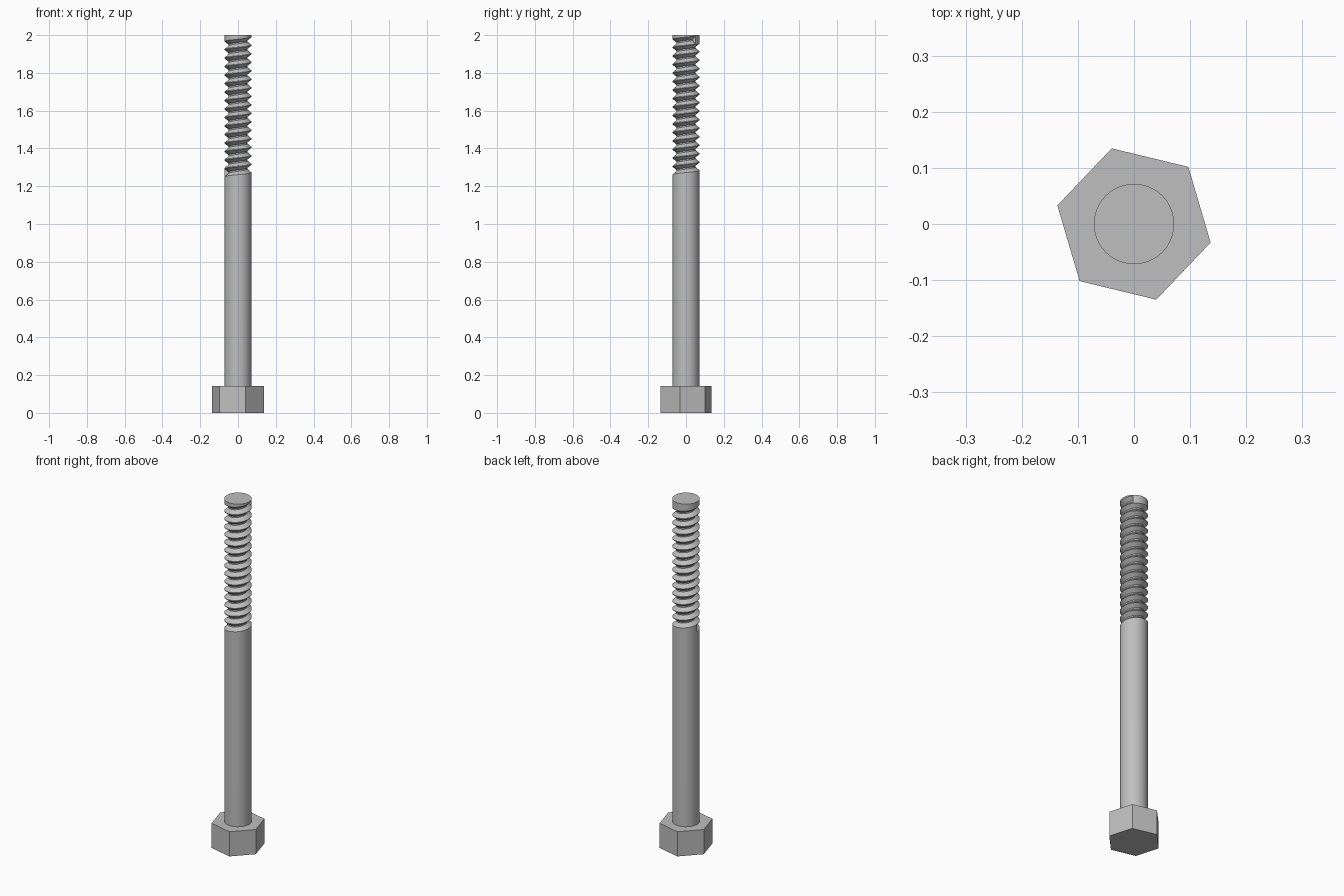
import bpy, bmesh, math

if "Cube" in bpy.data.objects:
    bpy.data.objects.remove(bpy.data.objects["Cube"])

steel = bpy.data.materials.new("steel grey")
steel.diffuse_color = (0.52, 0.52, 0.52, 1)
steel.use_nodes = True
steel.node_tree.nodes["Principled BSDF"].inputs["Base Color"].default_value = steel.diffuse_color

R, ROOT = 0.0715, 0.05        # shank radius, thread root radius
PITCH, SEG, STEPS = 0.045, 48, 750
Z0, HEAD, TOP = 1.25, 0.142, 2.0


def finish(bm, name):
    bmesh.ops.remove_doubles(bm, verts=bm.verts, dist=0.0001)
    bmesh.ops.recalc_face_normals(bm, faces=bm.faces)
    me = bpy.data.meshes.new(name)
    bm.to_mesh(me)
    bm.free()
    me.materials.append(steel)
    ob = bpy.data.objects.new(name, me)
    bpy.context.collection.objects.link(ob)
    return ob


# hexagonal head
bm = bmesh.new()
ring = []
for k in range(6):
    a = math.radians(46.4 + 60 * k)
    ring.append(bm.verts.new((0.1405 * math.cos(a), 0.1405 * math.sin(a), 0)))
base = bm.faces.new(ring)
ext = bmesh.ops.extrude_face_region(bm, geom=[base], use_keep_orig=True)
top = [v for v in ext["geom"] if isinstance(v, bmesh.types.BMVert)]
bmesh.ops.translate(bm, verts=top, vec=(0, 0, HEAD))
finish(bm, "hex_head")

# shank with helical thread
bm = bmesh.new()


def vert(step, r, z):
    a = -math.pi + 2 * math.pi * step / SEG
    return bm.verts.new((r * math.cos(a), r * math.sin(a), z))


def rise(step):
    return Z0 + PITCH * step / SEG


def section(step):
    z = rise(step)
    prof = [(R, 0), (ROOT, 0.018), (ROOT, 0.025), (R, 0.042), (R, PITCH)]
    return [vert(step, r, z + dz) for r, dz in prof]


def bridge(a, b):
    for i in range(len(a) - 1):
        bm.faces.new((a[i], b[i], b[i + 1], a[i + 1]))


# groove and crest swept along the helix, closed by a wall at each end
rows = [section(s) for s in range(STEPS + 1)]
for a, b in zip(rows, rows[1:]):
    bridge(a, b)
bm.faces.new(rows[0][:4])
bm.faces.new(rows[-1][:4])

# plain shank below the thread
cols = [[vert(s, R, HEAD), vert(s, R, rise(s))] for s in range(SEG + 1)]
for a, b in zip(cols, cols[1:]):
    bridge(a, b)

# plain collar above the thread and flat end
cols = [[vert(s, R, rise(s) + PITCH), vert(s, R, TOP)]
        for s in range(STEPS - SEG, STEPS + 1)]
for a, b in zip(cols, cols[1:]):
    bridge(a, b)
bm.faces.new([c[1] for c in cols[:-1]])

shank = finish(bm, "threaded_shank")
bpy.context.view_layer.objects.active = shank
shank.select_set(True)
bpy.ops.object.shade_smooth_by_angle(angle=math.radians(30))
